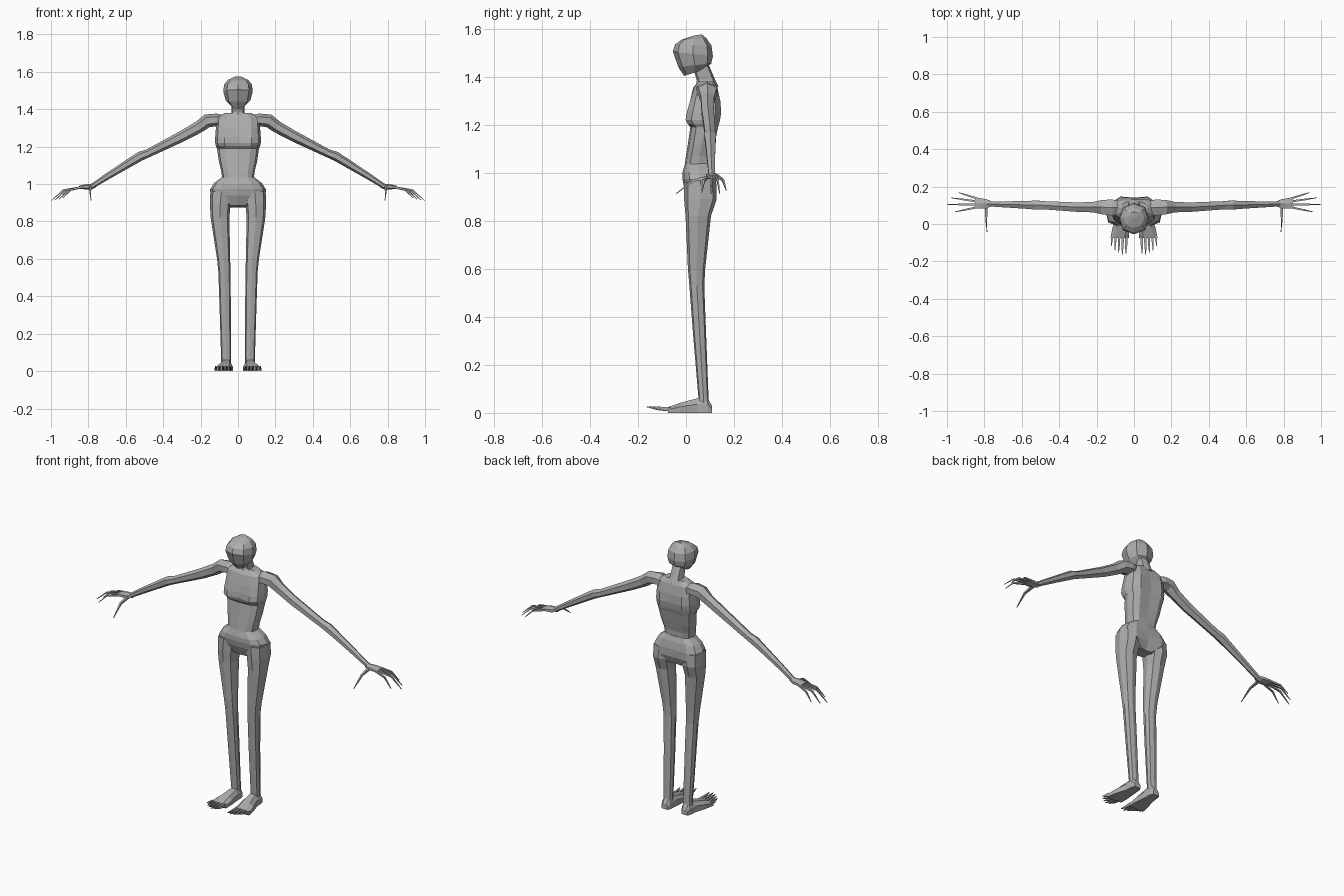
import bpy, bmesh, math
from mathutils import Vector

skin = bpy.data.materials.new("plain grey")
skin.diffuse_color = (0.42, 0.42, 0.42, 1)


def loft(name, rings, mirror=False):
    """Skin a list of equal-sized vertex rings, capping both ends."""
    bm = bmesh.new()
    vs = [[bm.verts.new(p) for p in r] for r in rings]
    n = len(vs[0])
    for a, b in zip(vs, vs[1:]):
        for i in range(n):
            j = (i + 1) % n
            bm.faces.new((a[i], a[j], b[j], b[i]))
    bm.faces.new(vs[0][::-1])
    bm.faces.new(vs[-1])
    bmesh.ops.recalc_face_normals(bm, faces=bm.faces)
    me = bpy.data.meshes.new(name)
    bm.to_mesh(me)
    bm.free()
    me.materials.append(skin)
    ob = bpy.data.objects.new(name, me)
    bpy.context.collection.objects.link(ob)
    if mirror:
        ob.modifiers.new("mirror", 'MIRROR').use_axis[0] = True
    return ob


def spow(v, e):
    return math.copysign(abs(v) ** e, v)


def slab(front, back, hw, n=12, cx=0, e=0.75, crease=0, spine=0):
    """Rounded ring between a front (y, z) and a back (y, z) point."""
    pts = []
    for i in range(n):
        a = 2 * math.pi * i / n
        t = (1 - spow(math.cos(a), e)) / 2
        y = front[0] + (back[0] - front[0]) * t
        z = front[1] + (back[1] - front[1]) * t
        y += crease if i == 0 else -spine if i == n // 2 else 0
        pts.append((cx + hw * spow(math.sin(a), e), y, z))
    return pts


def tube(name, path, n=6, mirror=True):
    """Limb along points (x, y, z, half width, half height)."""
    c = [Vector(p[:3]) for p in path]
    rings = []
    for k, p in enumerate(path):
        d = (c[min(k + 1, len(c) - 1)] - c[max(k - 1, 0)]).normalized()
        side = d.cross(Vector((0, 0, 1))).normalized()
        up = side.cross(d)
        angles = [2 * math.pi * (i + 0.5) / n for i in range(n)]
        rings.append([c[k] + side * p[3] * math.cos(a) + up * p[4] * math.sin(a) for a in angles])
    return loft(name, rings, mirror)


# Head, tilted forward, and neck
loft("head", [slab(f, b, w, 8, e=0.85) for f, b, w in [
    ((-0.008, 1.403), (0.075, 1.43), 0.035),
    ((-0.032, 1.44), (0.105, 1.455), 0.066),
    ((-0.055, 1.505), (0.112, 1.485), 0.079),
    ((-0.045, 1.535), (0.106, 1.53), 0.074),
    ((-0.02, 1.553), (0.085, 1.56), 0.055),
    ((0.03, 1.57), (0.065, 1.576), 0.02)]])
loft("neck", [slab(f, b, w, 8) for f, b, w in [
    ((0.04, 1.35), (0.135, 1.36), 0.042),
    ((0.045, 1.385), (0.12, 1.39), 0.034),
    ((0.025, 1.45), (0.09, 1.46), 0.034)]])

# Torso: front y, back y, z, half width, chest crease, spine groove
loft("torso", [slab((f, z), (b, z), w, crease=c, spine=s) for f, b, z, w, c, s in [
    (0.05, 0.12, 1.38, 0.07, 0, 0),
    (0.03, 0.135, 1.355, 0.115, 0, 0.005),
    (0.01, 0.15, 1.30, 0.118, 0.008, 0.012),
    (-0.005, 0.155, 1.25, 0.122, 0.016, 0.014),
    (-0.01, 0.15, 1.22, 0.122, 0.02, 0.012),
    (0.0, 0.145, 1.203, 0.118, 0.012, 0.01),
    (0.018, 0.14, 1.19, 0.112, 0, 0.01),
    (0.008, 0.125, 1.12, 0.102, 0, 0.01),
    (0.0, 0.112, 1.07, 0.09, 0, 0.006),
    (-0.005, 0.11, 1.035, 0.085, 0, 0.004)]])

# Hips narrowing to the crotch
loft("hips", [slab((f, z), (b, z2), w, spine=s) for f, b, z, z2, w, s in [
    (-0.005, 0.11, 1.035, 1.04, 0.085, 0),
    (-0.015, 0.122, 1.0, 1.01, 0.128, 0.003),
    (-0.015, 0.133, 0.975, 0.965, 0.15, 0.01),
    (-0.008, 0.135, 0.94, 0.92, 0.146, 0.016),
    (0.015, 0.11, 0.885, 0.875, 0.06, 0.012)]])

# Legs: inner x, outer x, front y, back y, z
loft("leg", [slab((f, z), (b, z), (o - i) / 2, 8, (o + i) / 2) for i, o, f, b, z in [
    (0.03, 0.148, -0.008, 0.125, 0.96),
    (0.04, 0.15, -0.008, 0.128, 0.89),
    (0.046, 0.146, -0.002, 0.104, 0.82),
    (0.042, 0.112, 0.008, 0.08, 0.60),
    (0.04, 0.105, 0.014, 0.076, 0.53),
    (0.038, 0.098, 0.03, 0.084, 0.32),
    (0.037, 0.09, 0.052, 0.094, 0.06),
    (0.037, 0.09, 0.052, 0.098, 0.02)]], True)

# Feet: y, inner x, outer x, top z
loft("foot", [[(i, y, 0), (o, y, 0), (o, y, h * 0.6), (o - (o - i) * 0.25, y, h),
               (i + (o - i) * 0.2, y, h), (i, y, h * 0.6)] for y, i, o, h in [
    (0.108, 0.045, 0.085, 0.03),
    (0.09, 0.037, 0.092, 0.06),
    (0.045, 0.034, 0.095, 0.06),
    (-0.02, 0.028, 0.115, 0.043),
    (-0.075, 0.028, 0.126, 0.024)]], True)

# Toes, biggest on the inside
for k in range(5):
    x = 0.04 + k * 0.0195
    tip = (-0.158, -0.165, -0.155, -0.14, -0.118)[k]
    r = 0.011 - k * 0.0008
    tube(f"toe_{k + 1}", [
        (x, -0.065, 0.014, r, 0.012),
        (x + 0.002, (tip - 0.075) / 2, 0.018, r * 0.75, 0.009),
        (x + 0.003, tip, 0.026, 0.002, 0.002)], 4)

# Arms sloping from shoulder over elbow to wrist
tube("arm", [
    (0.06, 0.09, 1.335, 0.03, 0.028),
    (0.115, 0.088, 1.343, 0.05, 0.034),
    (0.165, 0.09, 1.338, 0.044, 0.036),
    (0.21, 0.09, 1.305, 0.032, 0.032),
    (0.30, 0.09, 1.255, 0.029, 0.029),
    (0.48, 0.1, 1.165, 0.025, 0.022),
    (0.52, 0.101, 1.15, 0.028, 0.025),
    (0.57, 0.102, 1.12, 0.024, 0.023),
    (0.70, 0.105, 1.04, 0.018, 0.017),
    (0.785, 0.108, 0.985, 0.015, 0.013)])

# Hands, fingers and thumbs
tube("palm", [
    (0.765, 0.108, 0.992, 0.016, 0.012),
    (0.79, 0.108, 0.986, 0.028, 0.015),
    (0.82, 0.11, 0.985, 0.032, 0.013),
    (0.85, 0.112, 0.982, 0.03, 0.008)])
fingers = [(0.957, 0.065, 0.918), (0.998, 0.104, 0.912),
           (0.977, 0.14, 0.915), (0.937, 0.168, 0.925)]
for k, (tx, ty, tz) in enumerate(fingers):
    y = 0.09 + k * 0.015
    tube(f"finger_{k + 1}", [
        (0.835, y, 0.983, 0.008, 0.008),
        (0.835 + (tx - 0.835) * 0.6, y + (ty - y) * 0.6, 0.968, 0.006, 0.006),
        (tx, ty, tz, 0.002, 0.002)], 4)
tube("thumb", [
    (0.79, 0.1, 0.982, 0.011, 0.011),
    (0.79, 0.03, 0.968, 0.007, 0.007),
    (0.786, -0.042, 0.912, 0.002, 0.002)], 4)
